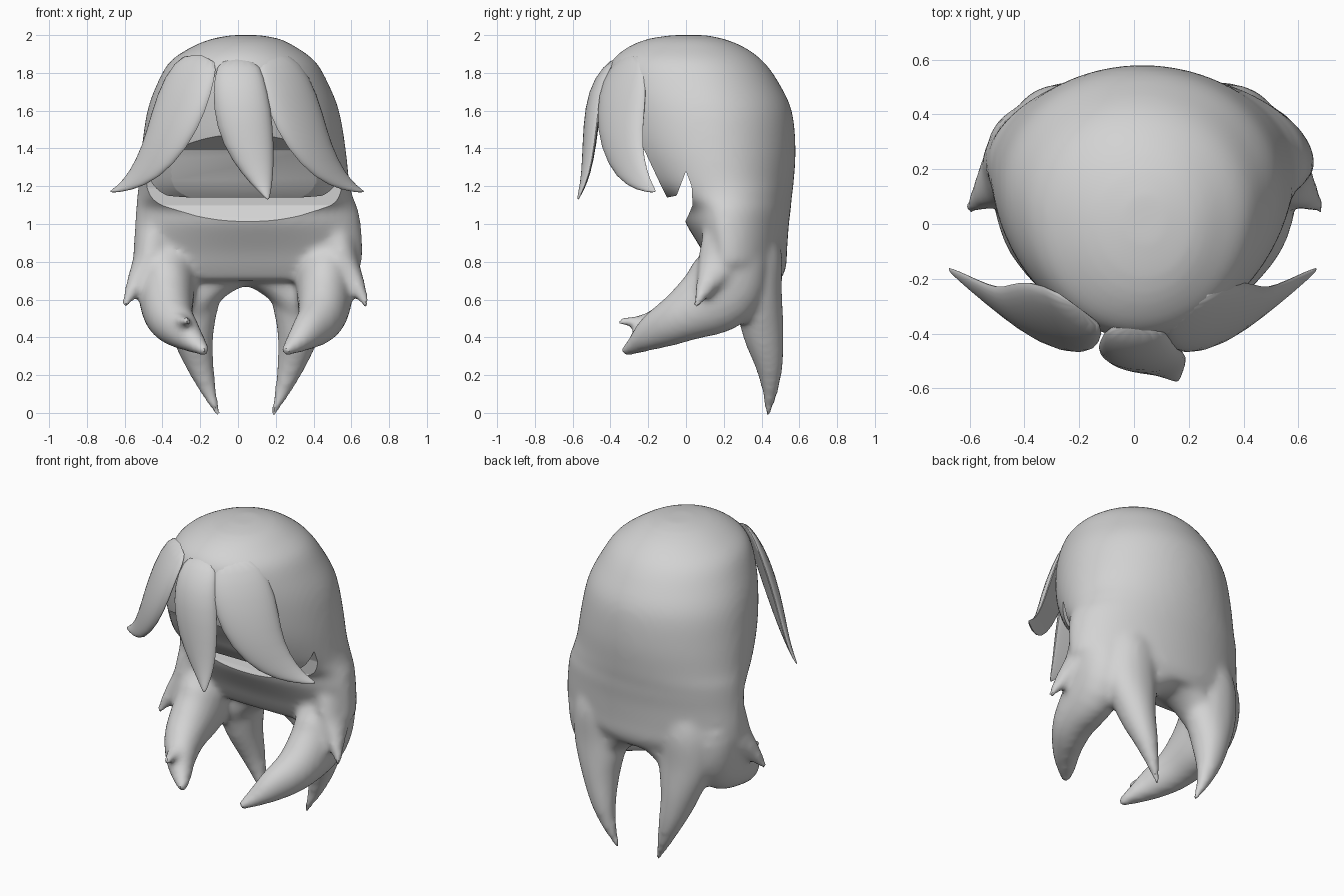
import bpy, bmesh
from math import sin, cos, pi
from mathutils import Vector

cube = bpy.data.objects.get("Cube")
if cube:
    bpy.data.objects.remove(cube, do_unlink=True)

grey = bpy.data.materials.new("hair_grey")
grey.use_nodes = True
grey.diffuse_color = (0.65, 0.65, 0.65, 1)
grey.node_tree.nodes["Principled BSDF"].inputs["Base Color"].default_value = grey.diffuse_color


def flow(rows, steps=4):
    """Smoothly interpolate rows of numbers (Catmull-Rom)."""
    rows = [Vector(r) for r in rows]
    padded = [rows[0], *rows, rows[-1]]
    result = []
    for a, b, c, d in zip(padded, padded[1:], padded[2:], padded[3:]):
        for k in range(steps):
            t = k / steps
            result.append(b + (c - a) * (t / 2) + (a * 2 - b * 5 + c * 4 - d) * (t * t / 2)
                          + (b * 3 - a - c * 3 + d) * (t ** 3 / 2))
    return result + [rows[-1]]


def skin(bm, rings):
    """Bridge equal-length closed rings and cap both ends."""
    loops = [[bm.verts.new(p) for p in ring] for ring in rings]
    n = len(loops[0])
    for a, b in zip(loops, loops[1:]):
        for i in range(n):
            bm.faces.new((a[i], a[(i + 1) % n], b[(i + 1) % n], b[i]))
    bm.faces.new(loops[0])
    bm.faces.new(loops[-1])


def oval(z, x0, x1, y0, y1, n=64):
    """Horizontal oval; the widest line stays near the ears."""
    cx, rx, cy = (x0 + x1) / 2, (x1 - x0) / 2, min(y0 + 0.54 * (y1 - y0), 0.21)
    ring = []
    for i in range(n):
        a = 2 * pi * i / n
        ry = (y1 - cy) if sin(a) > 0 else (cy - y0)
        ring.append(Vector((cx + rx * cos(a), cy + ry * sin(a), z)))
    return ring


def lock(bm, path, ref, n=20):
    """Tapered strand; path rows are x, y, z, width radius, depth radius."""
    path = flow(path)
    pts = [Vector(p[:3]) for p in path]
    rings = []
    for i, p in enumerate(path):
        t = (pts[min(i + 1, len(pts) - 1)] - pts[max(i - 1, 0)]).normalized()
        u = t.cross(Vector(ref)).normalized()
        v = u.cross(t)
        rings.append([pts[i] + u * p[3] * cos(2 * pi * k / n) + v * p[4] * sin(2 * pi * k / n)
                      for k in range(n)])
    skin(bm, rings)


def finish(name, bm):
    bmesh.ops.recalc_face_normals(bm, faces=bm.faces)
    mesh = bpy.data.meshes.new(name)
    bm.to_mesh(mesh)
    bm.free()
    mesh.materials.append(grey)
    ob = bpy.data.objects.new(name, mesh)
    bpy.context.collection.objects.link(ob)
    return ob


def smooth(ob):
    bpy.ops.object.select_all(action='DESELECT')
    ob.select_set(True)
    bpy.context.view_layer.objects.active = ob
    for m in list(ob.modifiers):
        bpy.ops.object.modifier_apply(modifier=m.name)
    bpy.ops.object.shade_smooth_by_angle(angle=0.7)


# Crown and back mass: z, left, right, front, back
bm = bmesh.new()
skin(bm, [oval(*r) for r in flow([
    (2.0, -.03, .11, -.07, .1), (1.98, -.14, .22, -.2, .2),
    (1.935, -.25, .31, -.31, .31), (1.86, -.36, .41, -.395, .41),
    (1.75, -.425, .475, -.42, .49), (1.6, -.48, .535, -.405, .56),
    (1.4, -.51, .57, -.36, .58), (1.22, -.525, .59, -.26, .57),
    (1.14, -.535, .61, -.15, .56), (1.08, -.54, .635, -.03, .555),
    (1.0, -.545, .65, 0, .545), (.86, -.555, .66, .085, .535),
    (.77, -.54, .64, .13, .53), (.7, -.42, .5, .17, .5)])])

# Hanging strands on each side
for s, dx in ((-1, 0), (1, .08)):
    def place(rows):
        return [(s * x + dx, *rest) for x, *rest in rows]
    lock(bm, place([(.37, .27, 1.02, .13, .12), (.38, .26, .82, .16, .18), (.38, .18, .64, .15, .21),
                    (.36, -.02, .51, .125, .14), (.29, -.17, .43, .09, .1),
                    (.22, -.26, .365, .06, .055), (.165, -.33, .32, .025, .025)]), (0, 0, 1))
    lock(bm, place([(.25, .33, 1.0, .15, .13), (.26, .35, .82, .18, .16), (.26, .38, .62, .17, .13),
                    (.24, .41, .42, .115, .11), (.2, .44, .25, .075, .075), (.15, .445, .1, .04, .04),
                    (.1, .43, -.02, .015, .015)]), (0, 1, 0))
    lock(bm, place([(.42, .24, 1.1, .08, .12), (.44, .22, .95, .1, .13), (.48, .18, .8, .08, .12),
                    (.545, .11, .68, .05, .06), (.605, .05, .56, .018, .018)]), (0, 1, 0))

# Web of hair arching between the strands
lock(bm, [(-.26, .36, .56, .1, .11), (-.12, .36, .7, .1, .13), (.04, .36, .77, .1, .15),
          (.2, .36, .7, .1, .13), (.34, .36, .56, .1, .11)], (0, 1, 0))

# Small split end on the right front strand
lock(bm, [(-.36, -.02, .55, .07, .05), (-.3, -.22, .49, .045, .035), (-.26, -.36, .485, .02, .02)],
     (0, 0, 1))
body = finish("hair_body", bm)
remesh = body.modifiers.new("blend", 'REMESH')
remesh.mode = 'VOXEL'
remesh.voxel_size = 0.018
soften = body.modifiers.new("soften", 'SMOOTH')
soften.factor = 0.5
soften.iterations = 14

# Face opening: one side profile swept across the head
profile = [(-.7, 1.49), (-.38, 1.475), (-.22, 1.39), (-.14, 1.22), (-.1, 1.14), (-.05, 1.15),
           (0, 1.28), (.03, 1.2), (.035, 1.1), (.01, 1.04), (-.02, .98), (-.7, .98)]
bm = bmesh.new()
skin(bm, [[Vector((x, y, z)) for y, z in profile] for x in (-1, 1)])
cutter = finish("face_cutter", bm)
cutter.hide_render = True
cut = body.modifiers.new("face_opening", 'BOOLEAN')
cut.object = cutter
cut.operation = 'DIFFERENCE'
cut.solver = 'EXACT'
smooth(body)
bpy.data.objects.remove(cutter, do_unlink=True)


def fringe(name, rows, flip=False, n=14):
    """Leaf-shaped strand; rows are one edge point, other edge point, bulge."""
    bm = bmesh.new()
    rings = []
    for a, b, bulge in rows:
        a, b = Vector(a), Vector(b)
        out = (b - a).cross(Vector((0, 0, 1))).normalized()
        ring = []
        for k in range(n):
            c, s = cos(2 * pi * k / n), sin(2 * pi * k / n)
            p = (a + b) / 2 + (b - a) / 2 * c + out * bulge * s * (1 if s > 0 else .1)
            ring.append(Vector((-p.x - .01, p.y, p.z)) if flip else p)
        rings.append(ring)
    skin(bm, rings)
    ob = finish(name, bm)
    sub = ob.modifiers.new("round", 'SUBSURF')
    sub.levels = 1
    smooth(ob)


# Three fringe strands
fringe("fringe_middle", [
    ((-.1, -.36, 1.88), (.1, -.36, 1.88), .03), ((-.13, -.43, 1.78), (.14, -.43, 1.78), .06),
    ((-.14, -.46, 1.62), (.18, -.46, 1.62), .08), ((-.09, -.48, 1.42), (.195, -.48, 1.42), .07),
    ((.02, -.51, 1.26), (.19, -.51, 1.26), .045), ((.1, -.54, 1.18), (.175, -.55, 1.17), .025),
    ((.15, -.57, 1.13), (.165, -.57, 1.125), .008)])
side = [
    ((-.28, -.24, 1.92), (-.1, -.36, 1.88), .03), ((-.39, -.2, 1.79), (-.12, -.44, 1.76), .06),
    ((-.46, -.215, 1.58), (-.16, -.47, 1.6), .07), ((-.5, -.23, 1.42), (-.26, -.45, 1.4), .06),
    ((-.575, -.2, 1.27), (-.41, -.37, 1.24), .035), ((-.64, -.17, 1.2), (-.56, -.26, 1.175), .02),
    ((-.685, -.155, 1.17), (-.67, -.17, 1.165), .008)]
fringe("fringe_right", side)
fringe("fringe_left", side, flip=True)
